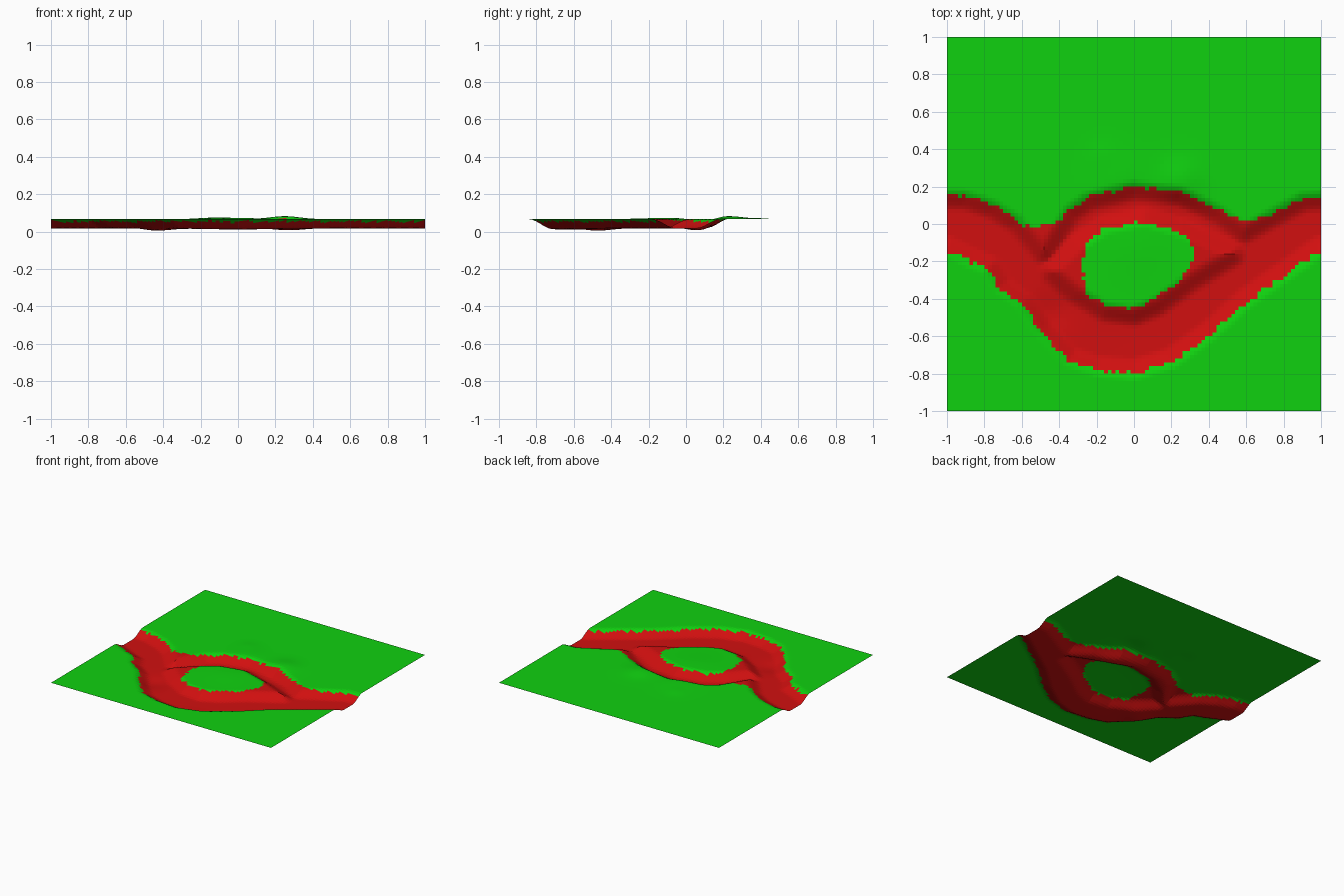
import bpy, bmesh, math, random
from mathutils import Vector

random.seed(4)
if "Cube" in bpy.data.objects:
    bpy.data.objects.remove(bpy.data.objects["Cube"], do_unlink=True)

GROUND, CELLS = 0.067, 100


def make_material(name, colour):
    mat = bpy.data.materials.new(name)
    mat.use_nodes = True
    mat.diffuse_color = colour
    mat.node_tree.nodes["Principled BSDF"].inputs["Base Color"].default_value = colour
    return mat


def signed_distance(x, y, outline):
    """Distance to a closed outline, positive inside."""
    best, inside = 9.0, False
    for (ax, ay), (bx, by) in zip(outline, outline[1:] + outline[:1]):
        dx, dy = bx - ax, by - ay
        t = max(0, min(1, ((x - ax) * dx + (y - ay) * dy) / (dx * dx + dy * dy)))
        best = min(best, math.hypot(x - ax - t * dx, y - ay - t * dy))
        if (ay > y) != (by > y) and x < ax + (y - ay) * dx / dy:
            inside = not inside
    return best if inside else -best


def bump(x, y, cx, cy, radius, height):
    return height * math.exp(-((x - cx) ** 2 + (y - cy) ** 2) / radius ** 2)


def smoothstep(a, b, v):
    t = max(0, min(1, (v - a) / (b - a)))
    return t * t * (3 - 2 * t)


# Banks of the channel, shared by the dug shape and the painted shape
west_bank = [(-1.3, 0.16), (-0.9, 0.15), (-0.75, 0.1), (-0.62, 0.02)]
middle_bank = [(-0.35, 0.07), (-0.25, 0.14), (0, 0.2), (0.25, 0.17), (0.46, 0.07)]
east_bank = [(0.75, 0.06), (0.9, 0.14), (1.3, 0.16)]
south_bank = [(1.3, -0.1), (1, -0.14), (0.8, -0.28), (0.6, -0.42), (0.4, -0.6), (0.2, -0.74),
              (0, -0.8), (-0.2, -0.78), (-0.35, -0.73), (-0.5, -0.57), (-0.6, -0.43),
              (-0.72, -0.34), (-0.78, -0.24), (-0.88, -0.2), (-1, -0.14), (-1.3, -0.1)]
dug_river = west_bank + [(-0.48, -0.14)] + middle_bank + [(0.59, -0.03)] + east_bank + south_bank
red_river = (west_bank + [(-0.56, -0.02), (-0.43, 0)] + middle_bank
             + [(0.57, 0.02), (0.65, 0.02)] + east_bank + south_bank)

# The raised island is a pointed lens; its green top is rounder
dug_island = [(-0.43, -0.25), (-0.3, -0.12), (-0.15, -0.02), (0.05, 0.02), (0.25, -0.04),
              (0.52, -0.16), (0.3, -0.29), (0.12, -0.42), (0, -0.47), (-0.15, -0.45), (-0.3, -0.36)]
green_island = [(-0.28, -0.22), (-0.25, -0.1), (-0.15, -0.02), (0, 0.01), (0.1, 0.01),
                (0.3, -0.08), (0.32, -0.2), (0.25, -0.3), (0.12, -0.4), (0, -0.45),
                (-0.12, -0.44), (-0.25, -0.38)]


def height(x, y):
    d = min(signed_distance(x, y, dug_river), -signed_distance(x, y, dug_island))
    floor_depth = (0.049 + bump(x, y, -0.43, -0.47, 0.1, 0.012)
                   + bump(x, y, 0.27, 0.08, 0.12, 0.012) + bump(x, y, 0, -0.6, 0.25, 0.006))
    hills = (bump(x, y, 0.25, 0.23, 0.11, 0.016) + bump(x, y, -0.1, 0.24, 0.13, 0.009)
             + bump(x, y, -0.17, 0.37, 0.07, 0.004) + bump(x, y, 0, -0.12, 0.17, 0.006))
    return GROUND + hills - floor_depth * smoothstep(-0.04, 0.085, d)


# Terrain sheet with the channel pressed into it
bm = bmesh.new()
bmesh.ops.create_grid(bm, x_segments=CELLS, y_segments=CELLS, size=1)
for v in bm.verts:
    v.co.z = height(v.co.x, v.co.y)

# Red channel bed, green ground and island
for f in bm.faces:
    c = f.calc_center_median()
    d = min(signed_distance(c.x, c.y, red_river), -signed_distance(c.x, c.y, green_island))
    f.material_index = int(d + random.uniform(-0.009, 0.009) > 0)

mesh = bpy.data.meshes.new("terrain")
bm.to_mesh(mesh)
bm.free()
mesh.materials.append(make_material("grass green", (0.005, 0.64, 0.005, 1)))
mesh.materials.append(make_material("channel red", (0.64, 0.005, 0.005, 1)))
terrain = bpy.data.objects.new("terrain", mesh)
bpy.context.collection.objects.link(terrain)
